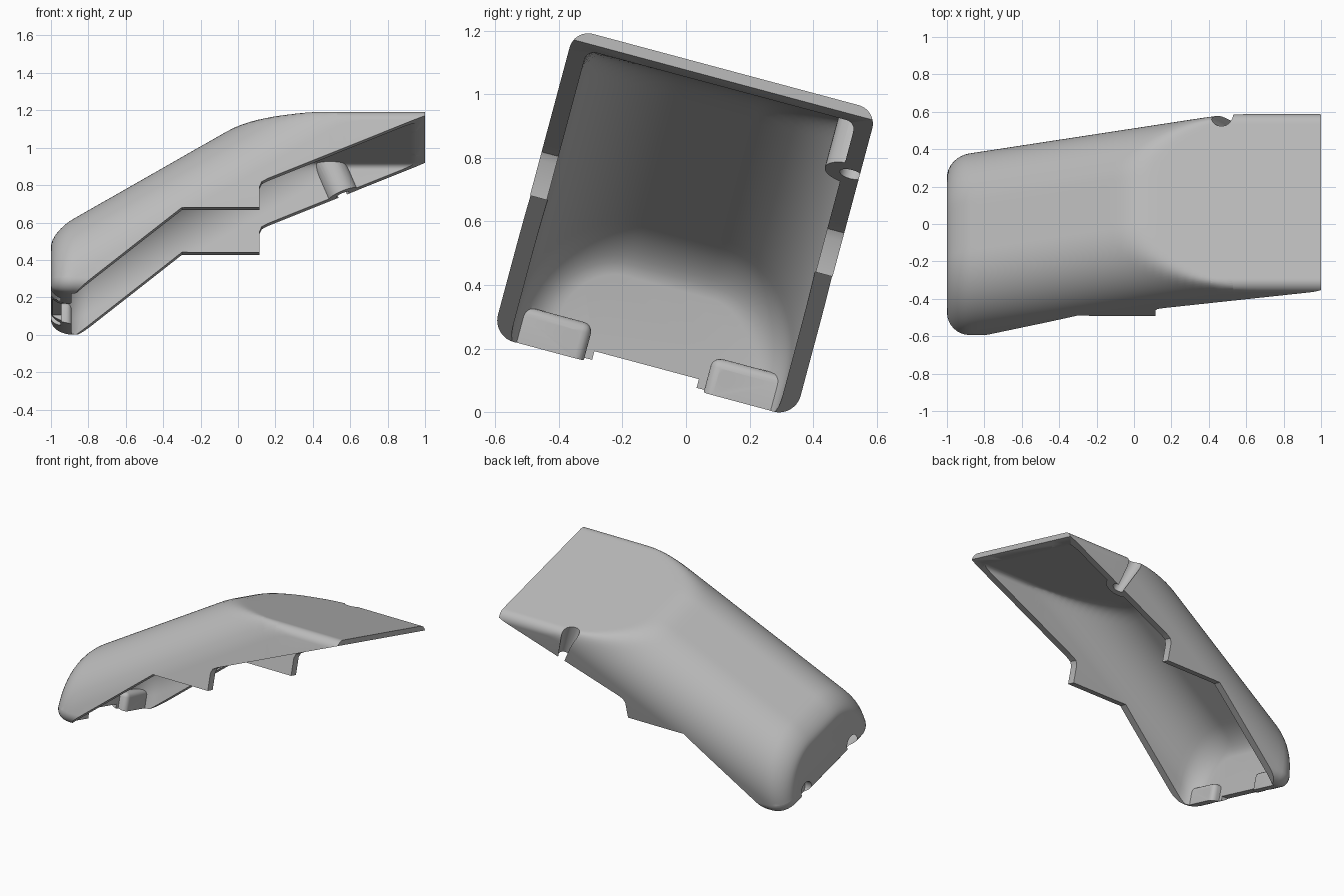
import bpy, bmesh, math
from mathutils import Matrix, Vector

if "Cube" in bpy.data.objects:
    bpy.data.objects.remove(bpy.data.objects["Cube"])

HALF = 0.4925      # half width of the cover
TOP = 1.072        # height of the flat top
WALL = 0.055

grey = bpy.data.materials.new("plain grey")
grey.use_nodes = True
grey.diffuse_color = (0.5, 0.5, 0.5, 1)
grey.node_tree.nodes["Principled BSDF"].inputs["Base Color"].default_value = (0.5, 0.5, 0.5, 1)


def make(name, bm):
    bmesh.ops.recalc_face_normals(bm, faces=bm.faces)
    mesh = bpy.data.meshes.new(name)
    bm.to_mesh(mesh)
    bm.free()
    ob = bpy.data.objects.new(name, mesh)
    bpy.context.collection.objects.link(ob)
    return ob


def boolean(target, cutter):
    """Subtract the cutter and discard it."""
    mod = target.modifiers.new("cut", "BOOLEAN")
    mod.object, mod.operation, mod.solver = cutter, "DIFFERENCE", "EXACT"
    bpy.context.view_layer.update()
    graph = bpy.context.evaluated_depsgraph_get()
    mesh = bpy.data.meshes.new_from_object(target.evaluated_get(graph))
    target.modifiers.clear()
    target.data = mesh
    bpy.data.objects.remove(cutter)


def arc(over, r):
    """Drop-off of a quarter round of radius r."""
    t = min(max(over / r, 0), 1)
    return r * (1 - math.sqrt(1 - t * t))


def smooth_min(a, b, k=0.05):
    h = max(k - abs(a - b), 0) / k
    return min(a, b) - h * h * k / 4


def loft(name, x0, x1, off, end_r, edge_r, bottom, bottom_r):
    """Sloping rounded tube cut by a flat top, with a rounded back end."""
    steps = 8
    xs = [x0 + end_r * (1 - math.cos(math.pi / 2 * i / steps)) for i in range(steps)]
    start, n = x0 + end_r, 44
    xs += [start + (x1 - start) * i / n for i in range(n + 1)]
    bm = bmesh.new()
    rings = []
    for x in xs:
        d = arc(start - x, end_r)
        h = HALF - off - d
        rad = 0.36 - off - d
        low_r = bottom_r * (1 - 5 * d)
        high = 1.07 + 0.59 * x - off * 1.16 - d * 0.65
        upper, lower = [], []
        for i in range(65):
            u = h * math.sin(math.pi * (i / 64 - 0.5))
            tube = high - 1.12 * arc(abs(u) - (h - rad), rad)
            flat = TOP - off - arc(abs(u) - (h - edge_r), edge_r)
            base = bottom + d * 0.5 + arc(abs(u) - (h - low_r), low_r)
            upper.append((x, u, max(smooth_min(tube, flat), base + 0.003)))
            lower.append((x, u, base))
        rings.append([bm.verts.new(p) for p in upper + lower[::-1]])
    for a, b in zip(rings, rings[1:]):
        for i in range(len(a)):
            j = (i + 1) % len(a)
            bm.faces.new((a[i], a[j], b[j], b[i]))
    bm.faces.new(rings[0])
    bm.faces.new(rings[-1])
    return make(name, bm)


def box(name, lo, hi, bevel=0):
    lo, hi = Vector(lo), Vector(hi)
    bm = bmesh.new()
    bmesh.ops.create_cube(bm, size=1)
    bm.transform(Matrix.Translation((lo + hi) / 2) @ Matrix.Diagonal(hi - lo).to_4x4())
    if bevel:
        bmesh.ops.bevel(bm, geom=bm.edges[:], offset=bevel, segments=4, profile=0.5, affect="EDGES")
    return make(name, bm)


def cone(name, a, b, ra, rb, segments=32):
    a, b = Vector(a), Vector(b)
    bm = bmesh.new()
    bmesh.ops.create_cone(bm, cap_ends=True, segments=segments, radius1=ra, radius2=rb, depth=(b - a).length)
    turn = (b - a).to_track_quat("Z", "Y").to_matrix().to_4x4()
    bm.transform(Matrix.Translation((a + b) / 2) @ turn)
    return make(name, bm)


def prism(name, outline):
    """Extrude a side outline across the width."""
    bm = bmesh.new()
    face = bm.faces.new([bm.verts.new((x, -1, z)) for x, z in outline])
    out = bmesh.ops.extrude_face_region(bm, geom=[face], use_keep_orig=True)
    bmesh.ops.translate(bm, vec=(0, 2, 0), verts=[g for g in out["geom"] if isinstance(g, bmesh.types.BMVert)])
    return make(name, bm)


# Outer body and hollow
cover = loft("cover", -1, 1, 0, 0.12, 0.06, 0.072, 0.07)
cavity = loft("cavity", -0.945, 1.1, WALL, 0.13, 0.03, -0.3, 0.01)

# Screw bosses at the back and screw posts in the side walls stay solid
for s in (-1, 1):
    y0, y1 = sorted((s * 0.195, s * 0.7))
    boolean(cavity, box("boss", (-1.1, y0, -0.5), (-0.89, y1, 0.19), 0.03))
    boolean(cavity, cone("post", (0.386, s * 0.465, 1.27), (0.638, s * 0.465, 0.67), 0.085, 0.085))
boolean(cover, cavity)

# Stepped lower edge
boolean(cover, prism("edge_cutter", [
    (-0.865, -0.5), (-0.865, 0.072), (-0.3, 0.53), (0.115, 0.53), (0.115, 0.645),
    (0.127, 0.672), (0.16, 0.69), (1.1, 1.08), (1.1, -0.5)]))

# Gap between the bosses and curved notch in the front lip
boolean(cover, box("gap_cutter", (-1.1, -0.17, -0.2), (-0.8, 0.17, 0.11)))
boolean(cover, cone("lip_cutter", (1.388, 0, 0.5), (1.388, 0, 1.4), 0.503, 0.503, 128))

# Tapered side grooves, screw holes and their counterbores
for s in (-1, 1):
    boolean(cover, cone("groove_cutter", (0.428, s * 0.465, 1.17), (0.596, s * 0.465, 0.77), 0.06, 0.03))
    boolean(cover, cone("hole_cutter", (-1.1, s * 0.254, 0.132), (-0.8, s * 0.254, 0.132), 0.028, 0.028))
    boolean(cover, cone("bore_cutter", (-1.1, s * 0.254, 0.132), (-0.95, s * 0.254, 0.132), 0.055, 0.055))

# Tilt the finished cover into its resting pose
cover.data.transform(Matrix.Rotation(math.radians(-15), 4, "X") @ Matrix.Translation((0, -0.1575, 0)))
low = min(v.co.z for v in cover.data.vertices)
cover.data.transform(Matrix.Translation((0, 0, -low)))
cover.data.materials.clear()
cover.data.materials.append(grey)
for p in cover.data.polygons:
    p.material_index = 0
bpy.ops.object.select_all(action="DESELECT")
cover.select_set(True)
bpy.context.view_layer.objects.active = cover
bpy.ops.object.shade_smooth_by_angle(angle=math.radians(30))
